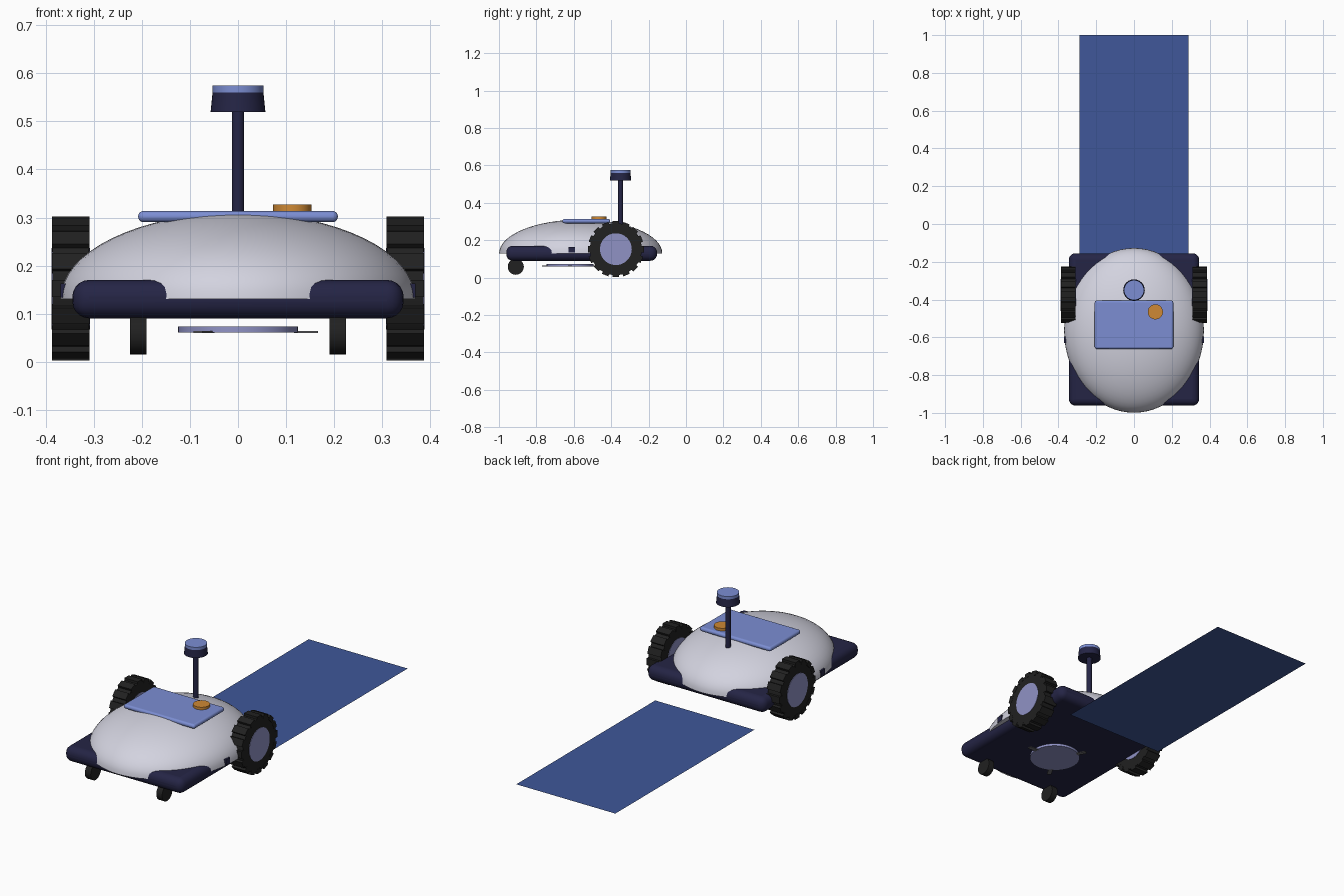
import bpy, math
from mathutils import Matrix, Vector

if "Cube" in bpy.data.objects:
    bpy.data.objects.remove(bpy.data.objects["Cube"])


def material(name, r, g, b):
    m = bpy.data.materials.new(name)
    m.use_nodes = True
    m.diffuse_color = (r, g, b, 1)
    m.node_tree.nodes["Principled BSDF"].inputs["Base Color"].default_value = (r, g, b, 1)
    return m


SHELL = material("pale shell", .65, .65, .74)
NAVY = material("dark navy", .018, .018, .06)
BLUE = material("panel blue", .2, .27, .65)
RUBBER = material("black rubber", .015, .015, .015)
LILAC = material("lilac hub", .28, .29, .56)
ORANGE = material("orange", .62, .25, .035)
STEEL = material("steel", .15, .15, .16)
LAWN = material("mown strip blue", .05, .095, .32)


def finish(name, mat, smooth=True):
    ob = bpy.context.object
    ob.name = name
    ob.data.materials.append(mat)
    if smooth:
        bpy.ops.object.shade_smooth_by_angle(angle=math.radians(35))
    return ob


def box(name, mat, loc, size, bevel=0):
    bpy.ops.mesh.primitive_cube_add(size=1, location=loc)
    ob = bpy.context.object
    ob.data.transform(Matrix.Diagonal((*size, 1)))
    if bevel:
        mod = ob.modifiers.new("rounding", "BEVEL")
        mod.width, mod.segments = bevel, 5
    return finish(name, mat, bool(bevel))


def cylinder(name, mat, loc, r, depth, top=None, along_x=False, sides=40):
    rot = (0, math.pi / 2, 0) if along_x else (0, 0, 0)
    bpy.ops.mesh.primitive_cone_add(vertices=sides, radius1=r, radius2=r if top is None else top,
                                    depth=depth, location=loc, rotation=rot)
    return finish(name, mat)


# Chassis and domed shell
box("chassis", NAVY, (0, -.558, .13), (.69, .806, .08), .035)
bpy.ops.mesh.primitive_uv_sphere_add(segments=64, ring_count=32, radius=1, location=(0, -.563, .13))
dome = bpy.context.object
for v in dome.data.vertices:
    v.co.z = max(v.co.z, 0)
dome.data.transform(Matrix.Diagonal((.37, .436, .18, 1)))
finish("shell_dome", SHELL)

# Control panel and stop button
box("top_panel", BLUE, (0, -.533, .302), (.416, .256, .023), .011)
cylinder("stop_button", ORANGE, (.113, -.465, .317), .04, .02)

# Sensor mast
cylinder("mast", NAVY, (0, -.35, .4), .013, .25, sides=24)
cylinder("sensor_head", NAVY, (0, -.35, .54), .057, .04, top=.053)
cylinder("sensor_cap", BLUE, (0, -.35, .567), .053, .015)

# Drive wheels with lugs, front casters and side clips
for side, label in ((1, "left"), (-1, "right")):
    centre = Vector((side * .348, -.375, .152))
    cylinder(label + "_tyre", RUBBER, centre, .139, .076, along_x=True, sides=48)
    cylinder(label + "_hub", LILAC, centre, .085, .08, along_x=True)
    count = 16
    for i in range(count):
        a = math.tau * i / count
        spot = centre + Vector((0, math.cos(a), math.sin(a))) * .138
        lug = box(f"{label}_lug_{i}", RUBBER, spot, (.078, .024, .036))
        lug.rotation_euler.x = a
    cylinder(label + "_caster", RUBBER, (side * .208, -.91, .058), .043, .034, along_x=True, sides=20)
    box(label + "_side_clip", NAVY, (side * .355, -.612, .148), (.03, .035, .03))

# Cutting disc with three blades
disc_centre = Vector((0, -.62, .067))
cylinder("cutting_disc", LILAC, disc_centre, .125, .013)
for i in range(3):
    a = math.tau * i / 3
    spot = disc_centre + Vector((math.cos(a) * .142, math.sin(a) * .142, -.005))
    blade = box(f"blade_{i}", STEEL, spot, (.05, .022, .004))
    blade.rotation_euler.z = a

# Mown strip trailing behind
bpy.ops.mesh.primitive_plane_add(size=1, location=(0, .422, 0))
bpy.context.object.data.transform(Matrix.Diagonal((.577, 1.156, 1, 1)))
finish("mown_strip", LAWN, False)
